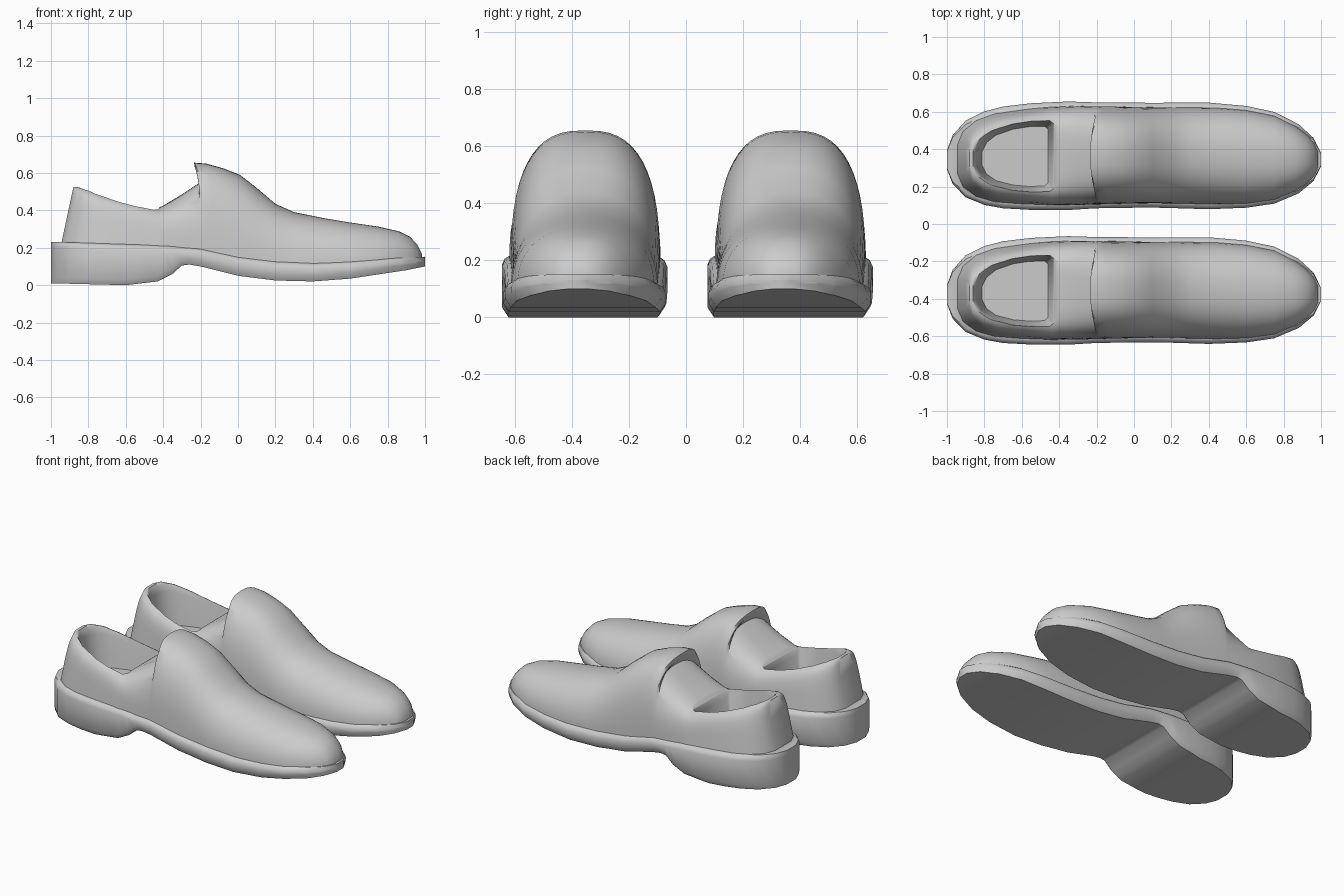
import bpy, bmesh, math
from mathutils import Vector

cube = bpy.data.objects.get("Cube")
if cube:
    bpy.data.objects.remove(cube, do_unlink=True)

grey = bpy.data.materials.new("light_grey")
grey.use_nodes = True
grey.diffuse_color = (0.6, 0.6, 0.6, 1)
grey.node_tree.nodes["Principled BSDF"].inputs["Base Color"].default_value = (0.6, 0.6, 0.6, 1)


def lerp(table, x):
    """Piecewise linear lookup in a table of (x, value) pairs."""
    for (a, u), (b, v) in zip(table, table[1:]):
        if x <= b:
            return u + (v - u) * max(0, x - a) / (b - a)
    return table[-1][1]


def loft(name, rings):
    """Closed solid through a list of equally long rings."""
    bm = bmesh.new()
    loops = [[bm.verts.new(p) for p in ring] for ring in rings]
    for a, b in zip(loops, loops[1:]):
        for i in range(len(a)):
            j = (i + 1) % len(a)
            bm.faces.new((a[i], a[j], b[j], b[i]))
    bm.faces.new(loops[0])
    bm.faces.new(loops[-1])
    bmesh.ops.recalc_face_normals(bm, faces=bm.faces)
    mesh = bpy.data.meshes.new(name)
    bm.to_mesh(mesh)
    bm.free()
    mesh.materials.append(grey)
    obj = bpy.data.objects.new(name, mesh)
    bpy.context.collection.objects.link(obj)
    return obj


def smooth(obj, degrees):
    bpy.ops.object.select_all(action="DESELECT")
    obj.select_set(True)
    bpy.context.view_layer.objects.active = obj
    bpy.ops.object.shade_smooth_by_angle(angle=math.radians(degrees))


# Plan half width, underside height and welt height along the shoe
WIDTH = [(-1, .05), (-.97, .13), (-.9, .205), (-.8, .25), (-.7, .272), (-.55, .285),
         (-.35, .29), (-.2, .283), (.1, .28), (.4, .285), (.6, .272), (.75, .245),
         (.88, .185), (.96, .115), (1, .035)]
UNDER = [(-1, .01), (-.6, 0), (-.43, .02), (-.35, .06), (-.3, .105), (-.26, .11),
         (-.2, .1), (0, .05), (.2, .025), (.4, .02), (.6, .035), (.9, .08), (1, .1)]
WELT = [(-1, .22), (-.4, .2), (-.2, .185), (0, .14), (.2, .115), (.4, .105),
        (.6, .115), (.8, .13), (1, .14)]
# Upper sections: base x, crest x, half width, crest height, squareness
UPPER = [(-.95, -.88, .08, .525, 6), (-.92, -.86, .15, .525, 6), (-.85, -.8, .205, .51, 6),
         (-.75, -.72, .238, .483, 6), (-.6, -.58, .255, .445, 6), (-.44, -.43, .265, .412, 5),
         (-.4, -.4, .265, .425, 4), (-.3, -.3, .265, .485, 3.2), (-.22, -.18, .262, .565, 2.8),
         (-.2, -.232, .262, .635, 2.7), (-.18, -.235, .262, .655, 2.7),
         (-.14, -.17, .261, .65, 2.7), (-.07, -.08, .26, .625, 2.7), (.01, .01, .258, .59, 2.6),
         (.1, .1, .257, .52, 2.5), (.2, .2, .257, .435, 2.4), (.3, .3, .258, .39, 2.3),
         (.45, .45, .258, .36, 2.3), (.6, .6, .25, .335, 2.3), (.75, .75, .225, .313, 2.3),
         (.86, .86, .175, .288, 2.3), (.92, .92, .135, .258, 2.3), (.96, .96, .095, .215, 2.3),
         (.985, .985, .05, .165, 2.3)]
RIM = [(crest, height) for _, crest, _, height, _ in UPPER[:7]]
OPENING = [(-.85, .04), (-.82, .1), (-.76, .145), (-.65, .178), (-.55, .19), (-.45, .19), (-.43, .17)]


def bend(x):
    """Both tips of the shoe swing slightly to one side."""
    return -.025 * x * x


def sole_ring(x, cy):
    w, low, top = lerp(WIDTH, x), lerp(UNDER, x), lerp(WELT, x)
    half = [(w * .93, low), (w, low + .03), (w, top - .02), (w * .97, top), (w * .9, top + .012)]
    return [Vector((x, cy + bend(x) + y, z)) for y, z in half] + \
           [Vector((x, cy + bend(x) - y, z)) for y, z in reversed(half)]


def upper_ring(section, cy, steps=28):
    base, crest, w, height, square = section
    foot = lerp(WELT, base) - .02
    taper = .12 if base < -.5 else .06 if base < -.35 else 0
    ring = []
    for i in range(steps + 1):
        a = math.pi * i / steps
        rise = math.sin(a) ** (2 / square) if 0 < i < steps else 0
        y = math.copysign(abs(math.cos(a)) ** (2 / square), math.cos(a)) * w * (1 - taper * rise)
        x = base + (crest - base) * rise ** (1 if base < -.25 else 5)
        ring.append(Vector((x, cy + bend(base) + y, foot + (height - foot) * rise)))
    return ring


def opening_ring(scale, drop, level, cy):
    """Foot hole outline, following the collar height or at a fixed level."""
    ring = []
    for x, w in OPENING + [(x, -w) for x, w in reversed(OPENING)]:
        z = lerp(RIM, x) - drop if level is None else level
        ring.append(Vector((-.62 + (x + .62) * scale, cy + bend(x) + w * scale, z)))
    return ring


for side, cy in (("left", .368), ("right", -.352)):
    # Sole with raised heel and welt ledge
    xs = sorted({x for x, _ in WIDTH + UNDER + WELT})
    smooth(loft(side + "_sole", [sole_ring(x, cy) for x in xs]), 40)

    # Upper with collar, saddle, tongue lip and toe
    upper = loft(side + "_upper", [upper_ring(s, cy) for s in UPPER])

    # Foot hole with a rolled collar edge
    levels = [(1.1, 0, .62), (1.07, -.01, None), (1.0, .012, None), (.96, .05, None), (.84, 0, .25)]
    cutter = loft(side + "_opening_cutter", [opening_ring(*lv, cy) for lv in levels])
    cutter.hide_render = True
    cut = upper.modifiers.new("foot_hole", "BOOLEAN")
    cut.operation = "DIFFERENCE"
    cut.solver = "EXACT"
    cut.object = cutter
    bpy.context.view_layer.objects.active = upper
    bpy.ops.object.modifier_apply(modifier=cut.name)
    bpy.data.objects.remove(cutter, do_unlink=True)
    smooth(upper, 50)
